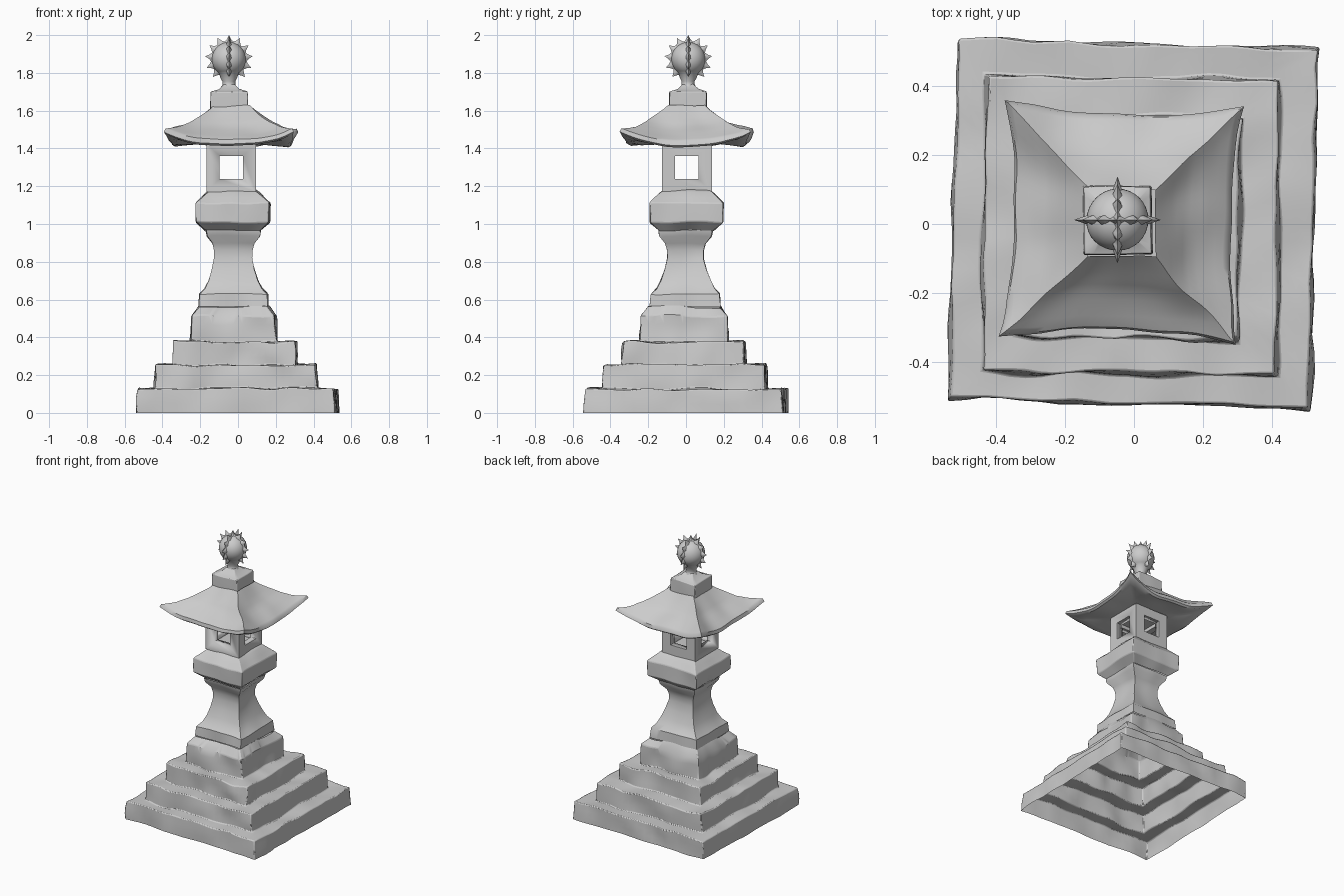
import bpy, bmesh, math
from mathutils import Vector, Matrix, noise

if "Cube" in bpy.data.objects:
    bpy.data.objects.remove(bpy.data.objects["Cube"])


def finish(name, bm, angle=35, bevel=0.0):
    me = bpy.data.meshes.new(name)
    bm.to_mesh(me)
    bm.free()
    ob = bpy.data.objects.new(name, me)
    bpy.context.collection.objects.link(ob)
    if bevel:
        m = ob.modifiers.new("worn_edges", 'BEVEL')
        m.width, m.segments, m.limit_method = bevel, 2, 'ANGLE'
        m.angle_limit = math.radians(40)
    bpy.ops.object.select_all(action='DESELECT')
    ob.select_set(True)
    bpy.context.view_layer.objects.active = ob
    bpy.ops.object.shade_smooth_by_angle(angle=math.radians(angle))
    return ob


def weather(p, amp):
    return p + noise.noise_vector(p * 7) * amp


def loft(name, rings, n=14, step=0.045, amp=0.012, flare=0.0, circular=False,
         cap=False, angle=35, bevel=0.0):
    """Skin square (or round) rings: (half, z, cx, cy, turn in degrees, corner lift)."""
    rows = []
    for a, b in zip(rings, rings[1:]):
        k = max(1, round(math.hypot(a[0] - b[0], a[1] - b[1]) / step))
        rows += [[p + (q - p) * i / k for p, q in zip(a, b)] for i in range(k)]
    rows.append(rings[-1])
    bm = bmesh.new()
    loops = []
    for h, z, cx, cy, turn, lift in rows:
        loop = []
        for s in range(4):
            rot = Matrix.Rotation(math.radians(turn + 90 * s), 3, 'Z')
            for i in range(n):
                u = -1 + 2 * i / n
                k = abs(u) ** 3
                f = h * (1 + flare * k * h / 0.31)
                d = Vector((u, -1, 0))
                if circular:
                    d = Vector((math.sin(u * math.pi / 4), -math.cos(u * math.pi / 4), 0))
                p = rot @ (d * f) + Vector((cx, cy, z + lift * k))
                q = weather(p, amp)
                if z < 0.001:
                    q.z = 0
                loop.append(bm.verts.new(q))
        loops.append(loop)
    for a, b in zip(loops, loops[1:]):
        for i in range(4 * n):
            j = (i + 1) % (4 * n)
            bm.faces.new((a[i], a[j], b[j], b[i]))
    if cap:
        bm.faces.new(loops[-1])
    return finish(name, bm, angle, bevel)


# Stepped base: a hollow shell, open underneath
steps = [(0.525, 0.0, 0.127, 0, 0, -1.6), (0.43, 0.127, 0.255, -0.012, -0.005, -0.8),
         (0.325, 0.255, 0.375, -0.015, -0.01, -1.3), (0.23, 0.375, 0.515, -0.022, -0.01, -0.5)]
base = []
for h, z0, z1, cx, cy, t in steps:
    base += [(h, z0, cx, cy, t, 0), (h - 0.006, z1, cx, cy, t, 0)]
base.append((0.185, 0.565, -0.022, -0.005, 0, 0))
loft("stepped_base", base, n=20, amp=0.016, bevel=0.006)

# Waisted shaft
shaft = [(0.185, 0.565), (0.18, 0.63), (0.152, 0.66), (0.132, 0.70), (0.111, 0.76), (0.097, 0.82),
         (0.098, 0.86), (0.107, 0.895), (0.138, 0.935), (0.143, 0.965)]
loft("shaft", [(h, z, -0.024, -0.003, 0, 0) for h, z in shaft], amp=0.008)

# Cap block that carries the fire box
block = [(0.143, 0.965), (0.192, 1.01), (0.195, 1.11), (0.138, 1.168), (0.12, 1.18)]
loft("cap_block", [(h, z, -0.028, 0.002, -1, 0) for h, z in block], amp=0.009, cap=True, bevel=0.005)


# Fire box: hollow, with a window through each wall
def box(name, x, y, z, sx, sy, sz):
    bm = bmesh.new()
    bmesh.ops.create_cube(bm, size=1, matrix=Matrix.Translation((x, y, z)) @
                          Matrix.Diagonal((sx, sy, sz, 1)))
    return finish(name, bm, 30)


fire_box = box("fire_box", -0.036, 0.005, 1.297, 0.264, 0.264, 0.256)
cutters = [box("cut_room", -0.036, 0.005, 1.30, 0.18, 0.18, 0.17),
           box("cut_windows_y", -0.036, 0.005, 1.30, 0.124, 0.6, 0.122),
           box("cut_windows_x", -0.036, 0.005, 1.30, 0.6, 0.124, 0.122)]
for c in cutters:
    c.hide_render = True
    c.hide_set(True)
    m = fire_box.modifiers.new("opening", 'BOOLEAN')
    m.operation, m.object, m.solver = 'DIFFERENCE', c, 'EXACT'

# Roof with swept-up corners: underside, eave, then concave slopes
roof = [(0.12, 1.43, 0), (0.26, 1.418, 0.03), (0.30, 1.412, 0.06), (0.314, 1.422, 0.065),
        (0.308, 1.446, 0.06), (0.295, 1.455, 0.052), (0.25, 1.482, 0.035), (0.20, 1.515, 0.025),
        (0.145, 1.567, 0.015), (0.115, 1.60, 0.005), (0.095, 1.625, 0)]
loft("roof", [(h, z, -0.036, 0.006, -1.5, l) for h, z, l in roof], n=20, step=0.03,
     amp=0.010, flare=0.10, angle=40)

# Square block on the roof peak
loft("roof_block", [(h, z, -0.048, 0.012, 0, 0) for h, z in
                    [(0.1, 1.60), (0.098, 1.70), (0.055, 1.715), (0.03, 1.74)]],
     n=8, amp=0.006, bevel=0.004)

# Round finial: neck and ball
CX, CY, CZ, R = -0.048, 0.012, 1.873, 0.09
ball = [(0.055, 1.71), (0.036, 1.735), (0.034, 1.755), (0.045, 1.775)]
for i in range(15):
    a = math.radians(-55 + 144 * i / 14)
    ball.append((R * math.cos(a), CZ + R * math.sin(a)))
loft("finial_ball", [(h, z, CX, CY, 0, 0) for h, z in ball], n=8, amp=0.003,
     circular=True, cap=True, angle=60)


# Two toothed fins crossing over the ball
def fin(name, turn):
    teeth = [-48, -21, 7, 35, 62, 90, 118, 145, 173, 201, 228]
    pts = []
    for t in teeth:
        pts += [(t - 14, 0.095), (t - 6, 0.106), (t, 0.127), (t + 6, 0.106)]
    pts.append((teeth[-1] + 14, 0.095))
    bm = bmesh.new()
    rows = []
    for t, r in pts:
        a = math.radians(t)
        d = Vector((math.cos(a), 0, math.sin(a)))
        side = Vector((0, 0.016 if r > 0.1 else 0.010, 0))
        rows.append([bm.verts.new(d * 0.08 + side), bm.verts.new(d * r),
                     bm.verts.new(d * 0.08 - side)])
    for a, b in zip(rows, rows[1:]):
        for k in range(2):
            bm.faces.new((a[k], a[k + 1], b[k + 1], b[k]))
    bmesh.ops.recalc_face_normals(bm, faces=bm.faces)
    ob = finish(name, bm, 50)
    ob.location = (CX, CY, CZ)
    ob.rotation_euler.z = turn


fin("finial_fin_side", 0)
fin("finial_fin_front", math.pi / 2)
